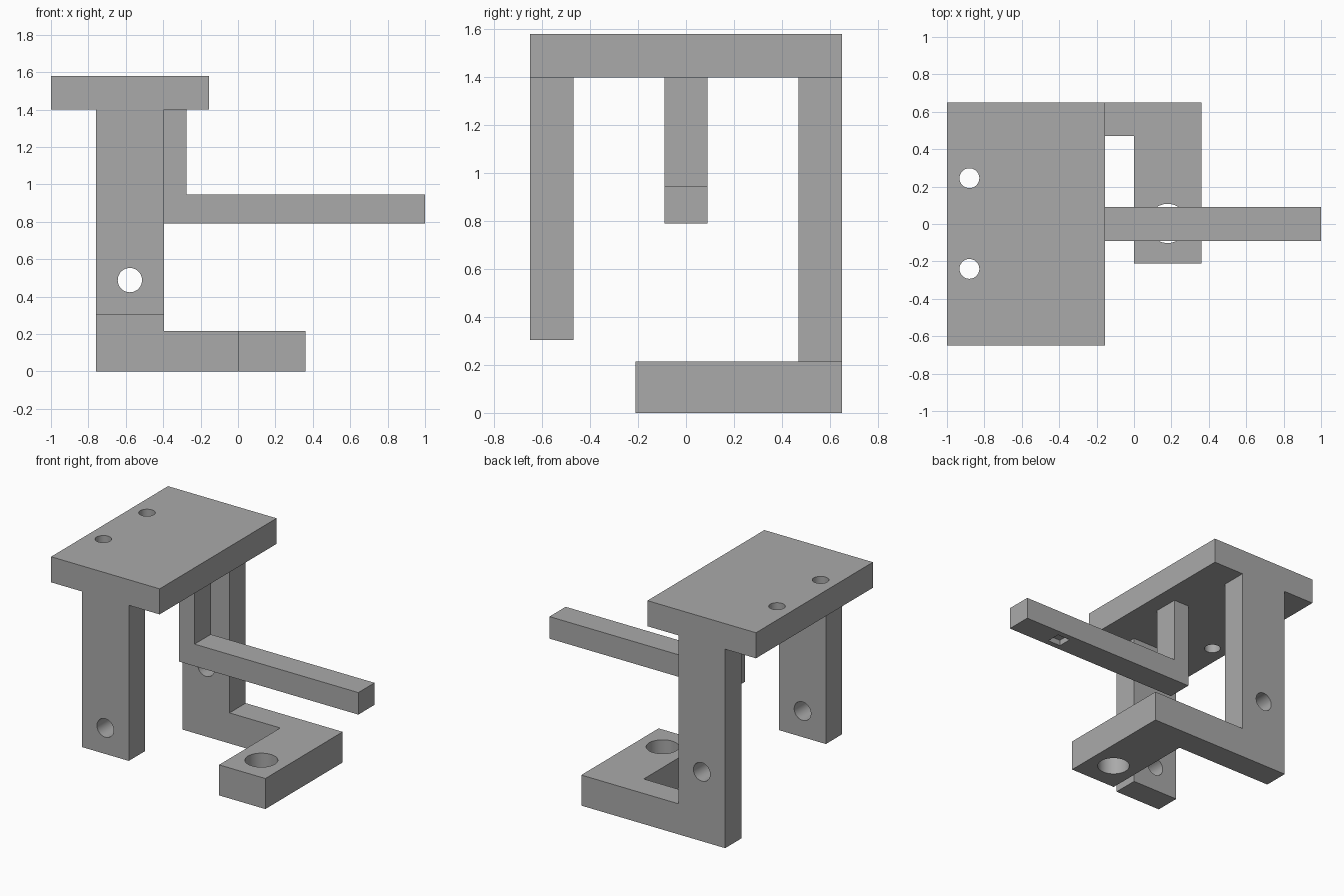
import bpy, bmesh
from mathutils import Vector, Matrix

if "Cube" in bpy.data.objects:
    bpy.data.objects.remove(bpy.data.objects["Cube"])

grey = bpy.data.materials.new("plain grey")
grey.use_nodes = True
COLOUR = (0.4, 0.4, 0.4, 1)
grey.diffuse_color = COLOUR
grey.node_tree.nodes["Principled BSDF"].inputs["Base Color"].default_value = COLOUR


def make_object(name, bm):
    bmesh.ops.recalc_face_normals(bm, faces=bm.faces)
    mesh = bpy.data.meshes.new(name)
    bm.to_mesh(mesh)
    bm.free()
    mesh.materials.append(grey)
    obj = bpy.data.objects.new(name, mesh)
    bpy.context.collection.objects.link(obj)
    return obj


def prism(name, outline, axis, low, high):
    """Extrude an outline along y (points are x, z) or z (points are x, y)."""
    bm = bmesh.new()
    place = (lambda a, b: (a, low, b)) if axis == "y" else (lambda a, b: (a, b, low))
    face = bm.faces.new([bm.verts.new(place(a, b)) for a, b in outline])
    shift = Vector((0, high - low, 0) if axis == "y" else (0, 0, high - low))
    grown = bmesh.ops.extrude_face_region(bm, geom=[face])["geom"]
    bmesh.ops.translate(bm, vec=shift,
                        verts=[g for g in grown if isinstance(g, bmesh.types.BMVert)])
    return make_object(name, bm)


def rect(x0, x1, b0, b1):
    return [(x0, b0), (x1, b0), (x1, b1), (x0, b1)]


def drill(name, centre, radius, length, axis="z"):
    bm = bmesh.new()
    turn = Matrix.Rotation(1.5707963, 4, "X") if axis == "y" else Matrix()
    bmesh.ops.create_cone(bm, cap_ends=True, segments=48, radius1=radius, radius2=radius,
                          depth=length, matrix=Matrix.Translation(centre) @ turn)
    return make_object(name, bm)


def combine(target, other, operation):
    """Apply a boolean and remove the tool object."""
    mod = target.modifiers.new("join", "BOOLEAN")
    mod.operation, mod.object, mod.solver = operation, other, "EXACT"
    bpy.context.view_layer.objects.active = target
    bpy.ops.object.modifier_apply(modifier=mod.name)
    bpy.data.objects.remove(other)


def shade(obj):
    bpy.ops.object.select_all(action="DESELECT")
    obj.select_set(True)
    bpy.context.view_layer.objects.active = obj
    bpy.ops.object.shade_smooth_by_angle(angle=0.5)


# Outer frame: top plate, short front leg, long rear leg and hooked foot
W, TOP, UNDER = 0.65, 1.58, 1.4
LEG_L, LEG_R, LEG_IN = -0.76, -0.395, 0.47
frame = prism("frame", rect(-1, -0.155, -W, W), "z", UNDER, TOP)
frame_parts = [
    prism("front_leg", rect(LEG_L, LEG_R, 0.305, UNDER), "y", -W, -LEG_IN),
    prism("rear_leg", rect(LEG_L, LEG_R, 0, UNDER), "y", LEG_IN, W),
    prism("foot", [(LEG_L, LEG_IN), (0, LEG_IN), (0, -0.21), (0.36, -0.21),
                   (0.36, W), (LEG_L, W)], "z", 0, 0.215),
]
for part in frame_parts:
    combine(frame, part, "UNION")

# Holes through the plate, both legs and the foot
holes = [drill("plate_hole", (-0.88, y, 1.5), 0.053, 0.5) for y in (-0.24, 0.245)]
holes.append(drill("leg_hole", (-0.578, 0, 0.488), 0.065, 2, "y"))
holes.append(drill("foot_hole", (0.18, 0.003, 0.1), 0.105, 0.5))
for hole in holes:
    combine(frame, hole, "DIFFERENCE")
shade(frame)

# Hanging L-shaped arm with a shallow square pocket underneath
arm = prism("hanging_arm", [(LEG_R, UNDER), (LEG_R, 0.79), (1, 0.79), (1, 0.945),
                            (-0.275, 0.945), (-0.275, UNDER)], "y", -0.09, 0.09)
pocket = prism("pocket", rect(0.6, 0.7, -0.05, 0.05), "z", 0.7, 0.83)
combine(arm, pocket, "DIFFERENCE")
shade(arm)
